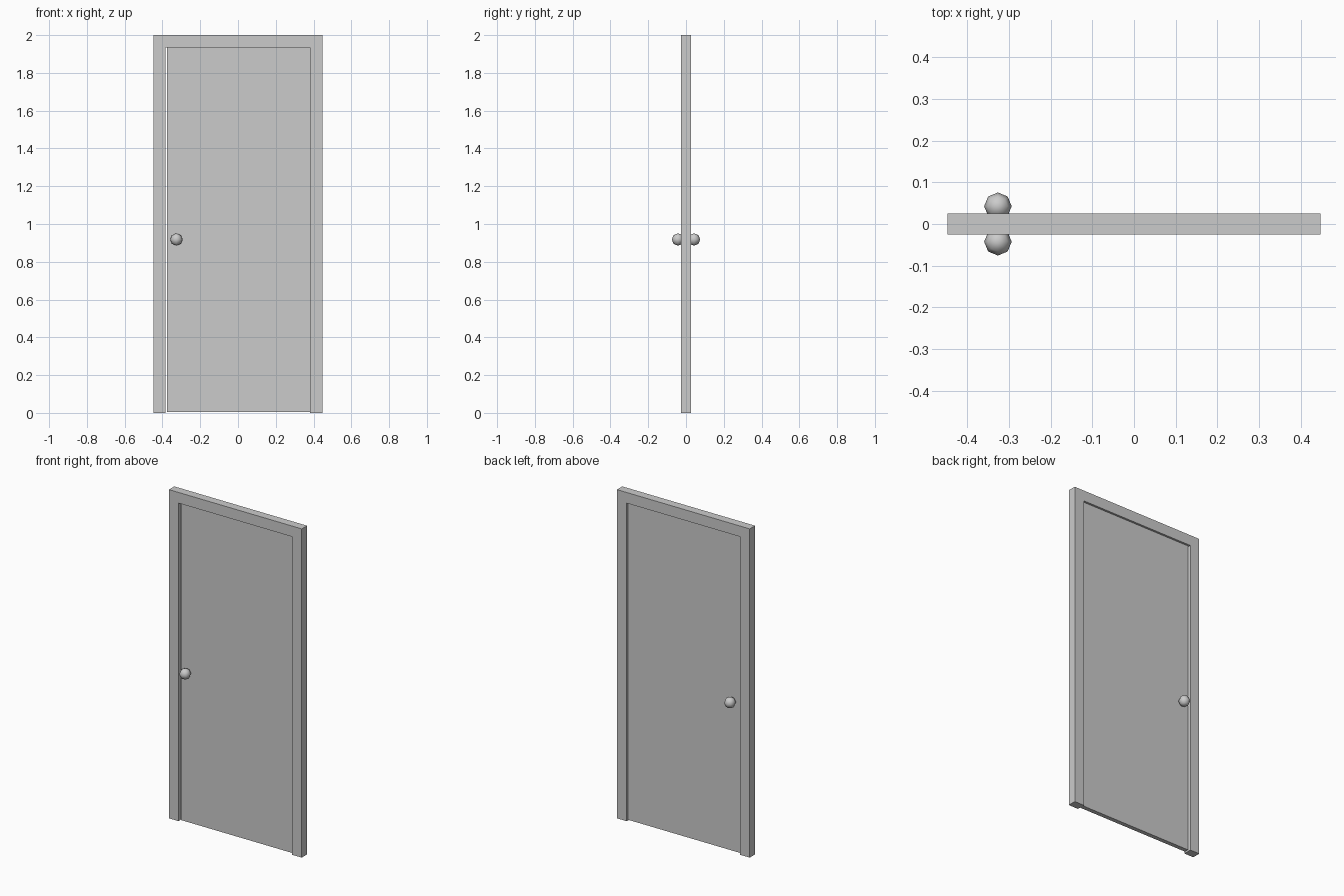
import bpy, bmesh

if "Cube" in bpy.data.objects:
    bpy.data.objects.remove(bpy.data.objects["Cube"])

HALF_W, HEIGHT, HALF_D = 0.447, 2.0, 0.0256   # outer frame
INNER_X, HEAD_Z = 0.383, 1.935                # frame opening
DOOR_HALF_D = 0.013


def finish(name, bm):
    bmesh.ops.recalc_face_normals(bm, faces=bm.faces)
    mesh = bpy.data.meshes.new(name)
    bm.to_mesh(mesh)
    bm.free()
    obj = bpy.data.objects.new(name, mesh)
    bpy.context.collection.objects.link(obj)
    return obj


def slab(name, outline, half_depth):
    """Extrude an x-z outline symmetrically through y."""
    bm = bmesh.new()
    face = bm.faces.new([bm.verts.new((x, -half_depth, z)) for x, z in outline])
    ext = bmesh.ops.extrude_face_region(bm, geom=[face])
    moved = [v for v in ext["geom"] if isinstance(v, bmesh.types.BMVert)]
    bmesh.ops.translate(bm, verts=moved, vec=(0, 2 * half_depth, 0))
    return finish(name, bm)


def knob(name, y):
    bm = bmesh.new()
    bmesh.ops.create_uvsphere(bm, u_segments=8, v_segments=4, radius=0.033)
    bmesh.ops.translate(bm, verts=bm.verts, vec=(-0.326, y, 0.918))
    for f in bm.faces:
        f.smooth = True
    return finish(name, bm)


# Latch-side jamb, full height
slab("left_jamb", [(-HALF_W, 0), (-INNER_X, 0), (-INNER_X, HEIGHT),
                   (-HALF_W, HEIGHT)], HALF_D)

# Head and hinge-side jamb in one piece
slab("head_and_right_jamb",
     [(-INNER_X, HEAD_Z), (0.381, HEAD_Z), (0.381, 0), (HALF_W, 0),
      (HALF_W, HEIGHT), (-INNER_X, HEIGHT)], HALF_D)

# Door leaf, recessed on both faces with a gap at the latch side
slab("door_leaf", [(-0.376, 0.004), (0.381, 0.004), (0.381, HEAD_Z),
                   (-0.376, HEAD_Z)], DOOR_HALF_D)

# Knobs on both faces
for label, side in (("front", -1), ("back", 1)):
    knob(label + "_knob", side * 0.0425)
